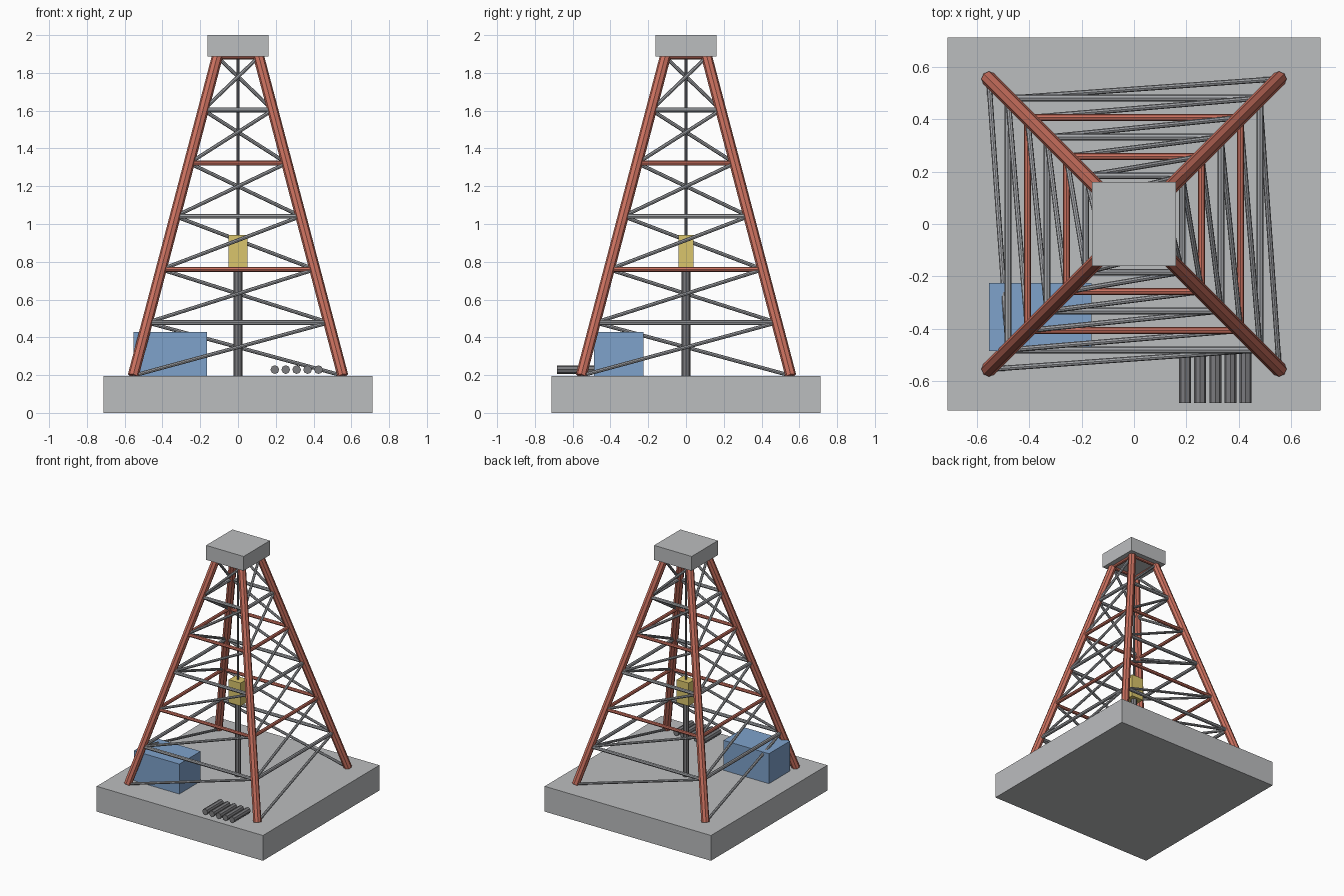
import bpy
from mathutils import Vector

if "Cube" in bpy.data.objects:
    bpy.data.objects.remove(bpy.data.objects["Cube"], do_unlink=True)


def material(name, rgb):
    m = bpy.data.materials.new(name)
    m.use_nodes = True
    colour = (*rgb, 1.0)
    m.diffuse_color = colour
    m.node_tree.nodes["Principled BSDF"].inputs["Base Color"].default_value = colour
    return m


concrete = material("concrete grey", (0.50, 0.51, 0.52))
red = material("tower red", (0.60, 0.165, 0.115))
steel = material("brace steel grey", (0.37, 0.38, 0.40))
dark = material("pipe dark grey", (0.20, 0.20, 0.21))
yellow = material("block yellow", (0.70, 0.56, 0.15))
blue = material("shed blue", (0.21, 0.36, 0.60))


def box(name, lo, hi, mat):
    lo, hi = Vector(lo), Vector(hi)
    bpy.ops.mesh.primitive_cube_add(size=1, location=(lo + hi) / 2)
    ob = bpy.context.object
    ob.name = name
    ob.scale = hi - lo
    bpy.ops.object.transform_apply(location=False, rotation=False, scale=True)
    ob.data.materials.append(mat)


def tube(name, a, b, radius, mat):
    a, b = Vector(a), Vector(b)
    bpy.ops.mesh.primitive_cylinder_add(
        vertices=8, radius=radius, depth=(b - a).length, location=(a + b) / 2,
        rotation=(b - a).to_track_quat('Z', 'Y').to_euler())
    ob = bpy.context.object
    ob.name = name
    ob.data.materials.append(mat)


BASE_Z, TOP_Z, BAYS = 0.197, 1.885, 6
# corners run counter-clockwise, starting at the front right
CORNERS = [(-1, -1), (1, -1), (1, 1), (-1, 1)]


def leg_point(corner, level):
    t = level / BAYS
    half = 0.555 + (0.11 - 0.555) * t
    sx, sy = CORNERS[corner % 4]
    return sx * half, sy * half, BASE_Z + (TOP_Z - BASE_Z) * t


# Platform and crown
box("base_slab", (-0.713, -0.713, 0), (0.713, 0.713, 0.196), concrete)
box("crown_block", (-0.161, -0.161, 1.888), (0.161, 0.161, 2.0), concrete)

# Tower legs, girts at every level and one spiral diagonal per bay and side
for c in range(4):
    tube(f"leg_{c + 1}", leg_point(c, 0), leg_point(c, BAYS), 0.029, red)
    for level in range(1, BAYS + 1):
        tube(f"girt_{c + 1}_{level}", leg_point(c, level), leg_point(c + 1, level),
             0.013, steel if level % 2 else red)
        tube(f"diagonal_{c + 1}_{level}", leg_point(c, level - 1),
             leg_point(c + 1, level), 0.010, steel)

# Drill string, travelling block and hoist cable
tube("drill_string", (0, 0, 0.19), (0, 0, 0.77), 0.023, dark)
box("travelling_block", (-0.051, -0.041, 0.765), (0.051, 0.041, 0.943), yellow)
tube("hoist_cable", (0, 0, 0.94), (0, 0, 1.89), 0.008, dark)

# Shed on the platform
box("shed", (-0.553, -0.486, 0.196), (-0.163, -0.226, 0.428), blue)

# Rack of spare pipes
for i in range(5):
    x = 0.195 + i * 0.0578
    tube(f"spare_pipe_{i + 1}", (x, -0.683, 0.229), (x, -0.485, 0.229), 0.023, dark)
